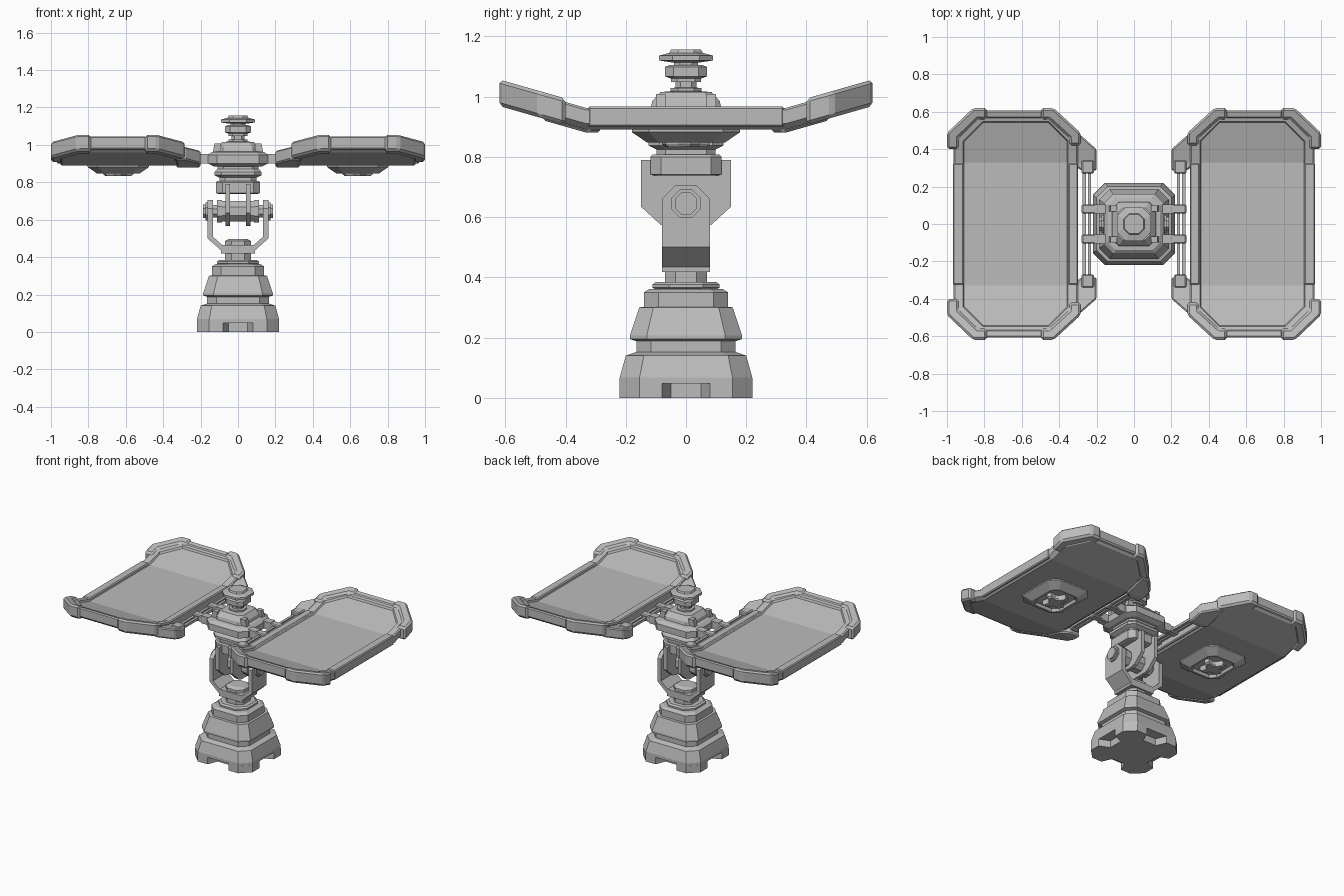
import bpy, bmesh
from math import sin, cos, pi

if "Cube" in bpy.data.objects:
    bpy.data.objects.remove(bpy.data.objects["Cube"], do_unlink=True)

grey = bpy.data.materials.new("plain_grey")
grey.use_nodes = True
grey.diffuse_color = (0.5, 0.5, 0.5, 1)
grey.node_tree.nodes["Principled BSDF"].inputs["Base Color"].default_value = (0.5, 0.5, 0.5, 1)

FOLD, SLOPE = 0.33, 0.285     # where the panels fold up, and how steeply


def loft(name, rings, bend=False, bevel=0):
    """Join matching rings of points, cap both ends, optionally fold the ends up."""
    bm = bmesh.new()
    loops = [[bm.verts.new(p) for p in ring] for ring in rings]
    n = len(loops[0])
    for a, b in zip(loops, loops[1:]):
        for i in range(n):
            bm.faces.new((a[i], a[(i + 1) % n], b[(i + 1) % n], b[i]))
    bm.faces.new(loops[0])
    bm.faces.new(loops[-1])
    bmesh.ops.recalc_face_normals(bm, faces=bm.faces[:])
    if bevel:
        bmesh.ops.bevel(bm, geom=bm.edges[:], offset=bevel, segments=1, affect='EDGES')
    if bend:
        for y in (-FOLD, FOLD):
            bmesh.ops.bisect_plane(bm, geom=bm.verts[:] + bm.edges[:] + bm.faces[:],
                                   plane_co=(0, y, 0), plane_no=(0, 1, 0))
        for v in bm.verts:
            v.co.z += max(0, abs(v.co.y) - FOLD) * SLOPE
    mesh = bpy.data.meshes.new(name)
    bm.to_mesh(mesh)
    bm.free()
    mesh.materials.append(grey)
    ob = bpy.data.objects.new(name, mesh)
    bpy.context.collection.objects.link(ob)
    return ob


def octagon(hx, hy, c, cx=0):
    corner = [(hx, hy - c), (hx - c, hy)]
    pts = corner + [(-x, y) for x, y in reversed(corner)]
    pts += [(-x, -y) for x, y in pts]
    return [(x + cx, y) for x, y in pts]


def tower(name, levels, chamfer=0.3):
    """Stack of chamfered squares given as (half width, height)."""
    return loft(name, [[(x, y, z) for x, y in octagon(h, h, h * chamfer)] for h, z in levels])


def prism(name, pts, axis, a, b, **kw):
    place = {'x': lambda p, t: (t, *p), 'y': lambda p, t: (p[0], t, p[1]),
             'z': lambda p, t: (*p, t)}[axis]
    return loft(name, [[place(p, t) for p in pts] for t in (a, b)], **kw)


def box(name, x, y, z, **kw):
    return prism(name, [(x[0], y[0]), (x[1], y[0]), (x[1], y[1]), (x[0], y[1])], 'z', *z, **kw)


def drum(name, r, a, b, z=0.645):
    """Eight sided cylinder along x."""
    pts = [(r * cos((i + .5) * pi / 4), z + r * sin((i + .5) * pi / 4)) for i in range(8)]
    return prism(name, pts, 'x', a, b)


def both(pts):
    """Complete a half outline by mirroring its first coordinate."""
    return pts + [(-x, y) for x, y in reversed(pts)]


# Foot with a notch in each side
foot = []
for i in range(4):
    c, s = [(1, 0), (0, 1), (-1, 0), (0, -1)][i]
    side = [(.22, -.155), (.22, -.08), (.15, -.05), (.15, .05), (.22, .08), (.22, .155)]
    foot += [(x * c - y * s, x * s + y * c) for x, y in side]
prism("foot", foot, 'z', 0, 0.05)

# Stepped pedestal
tower("pedestal_lower", [(.22, .048), (.22, .068), (.2, .14), (.165, .152), (.165, .2)])
tower("pedestal_middle", [(.165, .188), (.186, .195), (.186, .207), (.155, .3), (.14, .302)])
tower("pedestal_upper", [(.14, .3), (.14, .35), (.12, .362)], .35)
tower("pedestal_ring", [(.1, .36), (.112, .366), (.112, .376), (.1, .385)], .5)
tower("pedestal_neck", [(.07, .38), (.07, .43)], .5)

# Fork
prism("fork_base", both([(.09, .418), (.09, .435), (.163, .5), (.163, .53), (.135, .53),
                         (.135, .51), (.085, .465)]), 'y', -.08, .08)
tower("fork_hub", [(.07, .46), (.07, .485), (.05, .497)], .5)
for s in (-1, 1):
    prism("fork_arm", both([(.08, .525), (.08, .66), (.035, .705)]), 'x', s * .135, s * .163)
    drum("pivot_bolt", .052, s * .155, s * .175)
    drum("pivot_cap", .04, s * .17, s * .186)
    drum("pivot_collar", .065, s * .085, s * .112)
    # Swivel fin
    prism("swivel_fin", both([(.055, .565), (.085, .575), (.15, .635), (.15, .79)]),
          'x', s * .042, s * .066)
drum("pivot_axle", .035, -.15, .15)
drum("pivot_drum", .06, -.09, .09)

# Head
tower("head_block", [(.105, .738), (.118, .742), (.118, .8), (.11, .808)])
tower("head_neck", [(.098, .8), (.098, .835)])
tower("head_collar", [(.1, .825), (.125, .838), (.125, .855), (.11, .872), (.11, .9)])
tower("head_body", [(.13, .885), (.16, .9), (.16, .945), (.14, .962), (.115, .965)])
tower("turret", [(.118, .96), (.112, .985), (.085, 1.015), (.05, 1.018)])
tower("turret_ring", [(.052, 1.01), (.052, 1.028), (.035, 1.03), (.035, 1.055)], .5)
tower("turret_block", [(.05, 1.048), (.05, 1.06), (.07, 1.067), (.07, 1.098), (.055, 1.105)], .4)
tower("turret_neck", [(.04, 1.1), (.04, 1.12)], .5)
tower("turret_cap", [(.05, 1.114), (.09, 1.12), (.09, 1.136), (.055, 1.145), (.05, 1.156)], .5)

for sx in (-1, 1):
    for sy in (-1, 1):
        def flip(pts):
            return [(x * sx, y * sy) for x, y in pts]

        # Hinge arms and clips on the head
        box("hinge_arm", (sx * .1, sx * .21), (sy * .055, sy * .105), (.9, .952))
        box("hinge_clip", (sx * .19, sx * .28), (sy * .055, sy * .105), (.905, .948), bevel=.006)
        prism("turret_lug", [(sx * .09, .96), (sx * .135, .96), (sx * .125, 1.008), (sx * .09, 1.008)],
              'y', sy * .068, sy * .1)

        # Corner guards of each panel
        outer = [(1, .4), (1, .487), (.86, .62), (.787, .62),
                 (.787, .56), (.835, .56), (.938, .46), (.938, .4)]
        inner = [(.285, .42), (.285, .487), (.43, .62), (.497, .62),
                 (.497, .56), (.455, .56), (.345, .46), (.345, .42)]
        for pts in (outer, inner):
            prism("corner_guard", flip(pts), 'z', .886, .974, bend=True, bevel=.012)

        # Hinge brackets joining panel and rods
        prism("hinge_bracket", flip([(.2, .285), (.2, .4), (.285, .475), (.33, .475),
                                     (.33, .32), (.28, .285)]), 'z', .88, .95, bend=True, bevel=.008)
        box("rod_block", (sx * .215, sx * .28), (sy * .27, sy * .34), (.905, .957), bevel=.006)

    # Twin hinge rods
    for x in (.238, .266):
        box("hinge_rod", (sx * (x - .009), sx * (x + .009)), (-.33, .33), (.917, .935))

    # Folded panel with a raised rim
    def ring(d, z):
        return [(x, y, z) for x, y in octagon(.333 - d, .6 - d, .135 - d * .586, sx * .633)]
    loft("panel", [ring(.025, .89), ring(0, .91), ring(0, .955), ring(.008, .962),
                   ring(.052, .962), ring(.058, .95)], bend=True)

    # Raised rails along the sides and ends
    for a, b in ((.91, .968), (.3, .352)):
        box("side_rail", (sx * a, sx * b), (-.325, .325), (.9, .967), bevel=.006)
    for sy in (-1, 1):
        box("end_rail", (sx * .49, sx * .795), (sy * .565, sy * .606), (.898, .968),
            bend=True, bevel=.008)

    # Underside housing with a recessed star hub
    def under(h, z):
        return [(x, y, z) for x, y in octagon(h, h + .015, h * .35, sx * .64)]
    loft("underside_housing", [under(.165, .9), under(.165, .882), (under(.115, .848)),
                               under(.102, .848), under(.094, .866)])
    star = [(.082 if i % 4 < 2 else .045, (i + .5) * pi / 8) for i in range(16)]
    loft("underside_hub", [[(sx * .64 + r * k * cos(t), r * k * sin(t), z) for r, t in star]
                           for k, z in ((1, .87), (1, .842), (.85, .833))])
